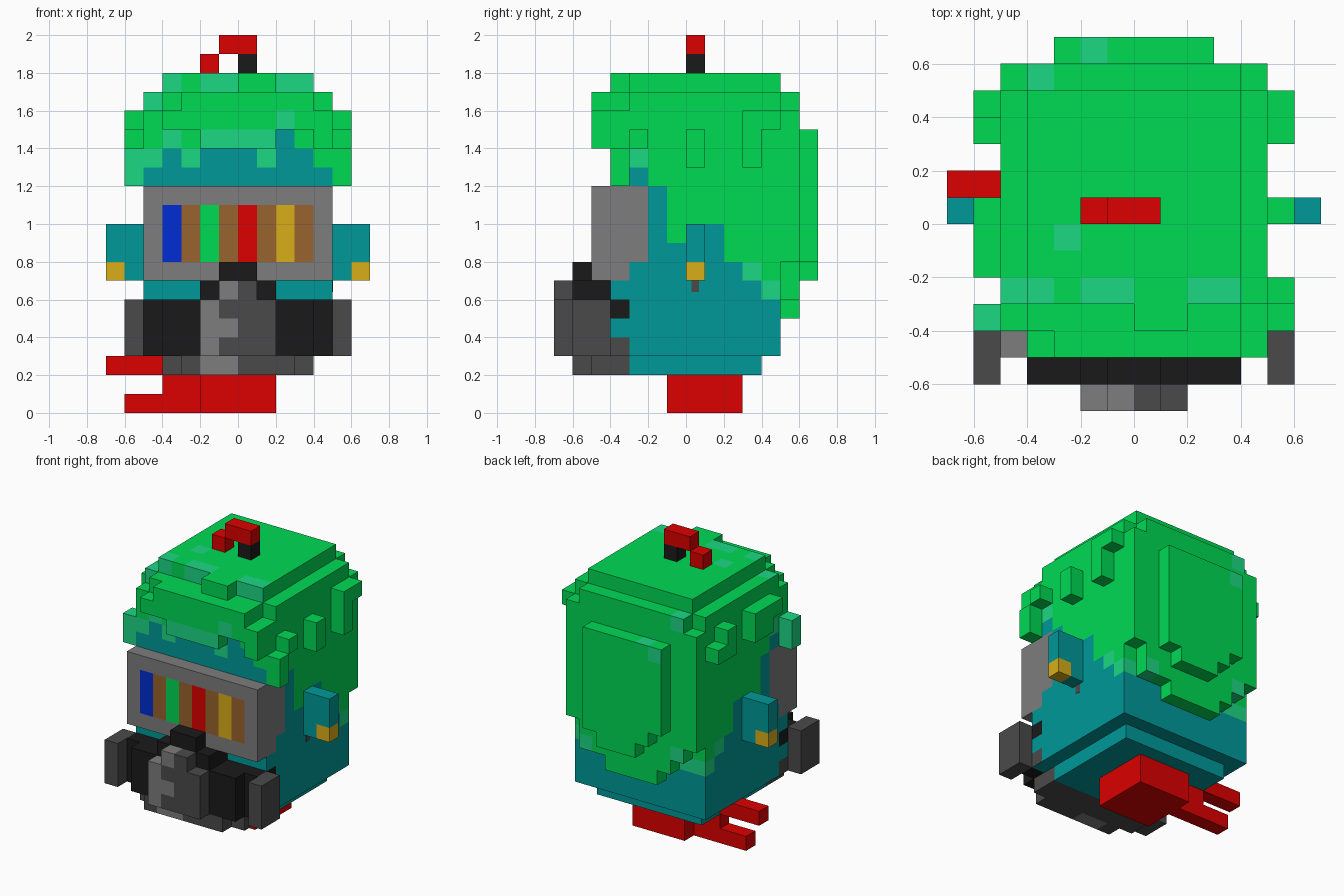
import bpy
import bmesh

cube = bpy.data.objects.get("Cube")
if cube:
    bpy.data.objects.remove(cube, do_unlink=True)

U = 0.1  # block size


def linear(v):
    v /= 255
    return v / 12.92 if v <= 0.04045 else ((v + 0.055) / 1.055) ** 2.4


PALETTE = {
    "green": (0, 218, 84), "light_green": (28, 216, 132), "teal": (0, 153, 153),
    "grey": (125, 125, 125), "dark_grey": (74, 74, 74), "black": (26, 26, 26),
    "red": (220, 0, 0), "blue": (0, 44, 210), "brown": (153, 99, 46),
    "gold": (217, 174, 24),
}
MATS = {}
for name, rgb in PALETTE.items():
    m = bpy.data.materials.new(name)
    m.use_nodes = True
    col = tuple(linear(c) for c in rgb) + (1.0,)
    m.diffuse_color = col
    m.node_tree.nodes["Principled BSDF"].inputs["Base Color"].default_value = col
    MATS[name] = m

# Outward direction and the four corners of each side of a block
SIDES = {
    (1, 0, 0): ((1, 0, 0), (1, 1, 0), (1, 1, 1), (1, 0, 1)),
    (-1, 0, 0): ((0, 1, 0), (0, 0, 0), (0, 0, 1), (0, 1, 1)),
    (0, 1, 0): ((1, 1, 0), (0, 1, 0), (0, 1, 1), (1, 1, 1)),
    (0, -1, 0): ((0, 0, 0), (1, 0, 0), (1, 0, 1), (0, 0, 1)),
    (0, 0, 1): ((0, 0, 1), (1, 0, 1), (1, 1, 1), (0, 1, 1)),
    (0, 0, -1): ((0, 1, 0), (1, 1, 0), (1, 0, 0), (0, 0, 0)),
}


def blocks(name, boxes, rule):
    """Outer skin of joined boxes (x0,x1,y0,y1,z0,z1 in blocks); rule gives each face its colour."""
    cells = {(x, y, z) for x0, x1, y0, y1, z0, z1 in boxes
             for x in range(x0, x1) for y in range(y0, y1) for z in range(z0, z1)}
    bm = bmesh.new()
    verts, slots = {}, []
    for x, y, z in sorted(cells):
        for n, corners in SIDES.items():
            if (x + n[0], y + n[1], z + n[2]) in cells:
                continue
            ring = []
            for cx, cy, cz in corners:
                p = (x + cx, y + cy, z + cz)
                if p not in verts:
                    verts[p] = bm.verts.new([c * U for c in p])
                ring.append(verts[p])
            colour = rule if isinstance(rule, str) else rule(x, y, z, n)
            if colour not in slots:
                slots.append(colour)
            bm.faces.new(ring).material_index = slots.index(colour)
    mesh = bpy.data.meshes.new(name)
    bm.to_mesh(mesh)
    bm.free()
    for s in slots:
        mesh.materials.append(MATS[s])
    ob = bpy.data.objects.new(name, mesh)
    bpy.context.collection.objects.link(ob)


# Forked plug under the head
blocks("neck_plug", [(-2, 2, -1, 3, 0, 2)], "red")
blocks("plug_fork", [(-4, -2, 1, 2, 0, 2), (-6, -4, 1, 2, 0, 1), (-7, -4, 1, 2, 2, 3)], "red")

# Bent antenna on the crown
blocks("antenna_stem", [(0, 1, 0, 1, 18, 19)], "black")
blocks("antenna_tip", [(-1, 1, 0, 1, 19, 20), (-2, -1, 0, 1, 18, 19)], "red")

# Head: teal skin with a ragged green edge
FRONT_EDGE = [13, 14, 13, 14, 14, 14, 13, 15, 14, 13]  # per x block
SIDE_EDGE = [12, 13, 12, 9, 10, 10, 8, 7, 6]           # per y block


def head_colour(x, y, z, n):
    if n[2] > 0:
        spots = z == 17 and (y == -3 and x in (-4, -2, -1, 2, 3) or (x, y) == (-3, -1))
        return "light_green" if spots or (x, y, z) == (-5, -3, 16) else "green"
    if n[2] < 0:
        return "teal" if z < 5 else "green"
    if n[1] < 0:
        edge = FRONT_EDGE[x + 5]
        if z == 17 and x in (-4, -2, -1, 2, 3) or (x, z) == (-5, 16):
            return "light_green"
        return "teal" if z < edge else "light_green" if z == edge and x <= 2 else "green"
    if n[1] > 0:
        return "teal" if z < 6 else "light_green" if z == 6 else "green"
    # Painted mask straps on the cheeks
    if (y == -4 and 7 <= z < 12) or (y == -3 and 8 <= z < 12):
        return "grey"
    if y == -4 and z in (3, 5):
        return "dark_grey" if z == 3 else "black"
    edge = SIDE_EDGE[y + 4]
    if z == edge and y in (-3, 3, 4):
        return "light_green"
    return "teal" if z < edge else "green"


blocks("head", [(-5, 5, -4, 5, 3, 16), (-5, 5, -3, 5, 16, 17), (-4, 4, -4, -3, 16, 17),
                (-4, 4, -3, 5, 17, 18), (0, 2, -4, -3, 17, 18)], head_colour)
blocks("chin", [(-4, 4, -3, 4, 2, 3)], "teal")


# Fringe over the brow
def fringe_colour(x, y, z, n):
    lit = (z == 14 and -2 <= x < 2) or (x, z) == (2, 15)
    return "light_green" if lit and n[1] < 0 else "green"


blocks("fringe", [(-3, 4, -5, -4, 16, 17), (-4, 5, -5, -4, 15, 16),
                  (-2, 2, -5, -4, 14, 15), (4, 5, -5, -4, 14, 15)], fringe_colour)


# Back hair in two layers with stepped lower edges
def back_colour(x, y, z, n):
    spots = ((-3, 6, 14), (-4, 5, 16), (3, 5, 6), (-4, 5, 7))
    lit = (x, y, z) in spots and n[0] == 0 or (x, y, z, n[2]) == (-2, 6, 14, 1)
    return "light_green" if lit and (x, z, n[2]) != (-3, 14, 1) else "green"


blocks("back_hair", [(-4, 4, 5, 6, 16, 17), (-5, 5, 5, 6, 8, 16), (-4, 4, 5, 6, 7, 8),
                     (-3, 4, 5, 6, 6, 7), (-2, 2, 5, 6, 5, 6), (-3, 3, 6, 7, 9, 15),
                     (-2, 3, 6, 7, 8, 9), (-1, 2, 6, 7, 7, 8)], back_colour)

# Side tufts
blocks("left_tufts", [(5, 6, 3, 4, 13, 16), (5, 6, 4, 5, 15, 16), (5, 6, 0, 1, 13, 15),
                      (5, 6, -3, -2, 14, 15), (5, 6, -4, -3, 12, 14)], "green")
blocks("right_tufts", [(-6, -5, 3, 4, 14, 16), (-6, -5, 4, 5, 14, 15), (-6, -5, -1, 1, 14, 16),
                       (-6, -5, -2, -1, 15, 16)], "green")
blocks("right_front_tuft", [(-6, -5, -4, -3, 12, 14)], "light_green")

# Visor with a striped window
STRIPES = ["blue", "brown", "green", "brown", "red", "brown", "gold", "brown"]


def visor_colour(x, y, z, n):
    if n[1] < 0 and -4 <= x < 4 and 8 <= z < 11:
        return STRIPES[x + 4]
    return "grey"


blocks("visor", [(-5, 5, -5, -4, 7, 12)], visor_colour)

# Respirator
blocks("respirator_frame", [(-5, 5, -5, -4, 3, 6), (-4, 4, -6, -5, 3, 6),
                            (-2, 2, -6, -4, 6, 7), (-1, 1, -6, -5, 7, 8)], "black")


def filter_colour(x, y, z, n):
    limit = {2: 0, 3: -1, 4: 0, 5: -1, 6: 0}[z]
    return "grey" if -2 <= x < limit and y <= -6 else "dark_grey"


blocks("respirator_nozzle", [(-2, 2, -7, -6, 3, 6), (-1, 1, -7, -6, 6, 7)], filter_colour)
blocks("respirator_base", [(-4, 4, -5, -3, 2, 3), (-3, 3, -6, -5, 2, 3)], filter_colour)

# Parts repeated on both sides
for side, s in (("left", 1), ("right", -1)):
    def span(a, b):
        return (a, b) if s > 0 else (-b, -a)
    blocks(side + "_filter", [(*span(5, 6), -6, -4, 3, 6)], "dark_grey")
    blocks(side + "_ear", [(*span(5, 7), 0, 1, 8, 10), (*span(5, 6), 0, 1, 7, 8)], "teal")
    blocks(side + "_earring", [(*span(6, 7), 0, 1, 7, 8)], "gold")

# Small flat mark below the left ear
bpy.ops.mesh.primitive_cube_add(size=1, location=(0.5, 0.05, 0.67))
mark = bpy.context.object
mark.name = "left_ear_mark"
mark.scale = (0.004, 0.04, 0.06)
mark.data.materials.append(MATS["dark_grey"])
